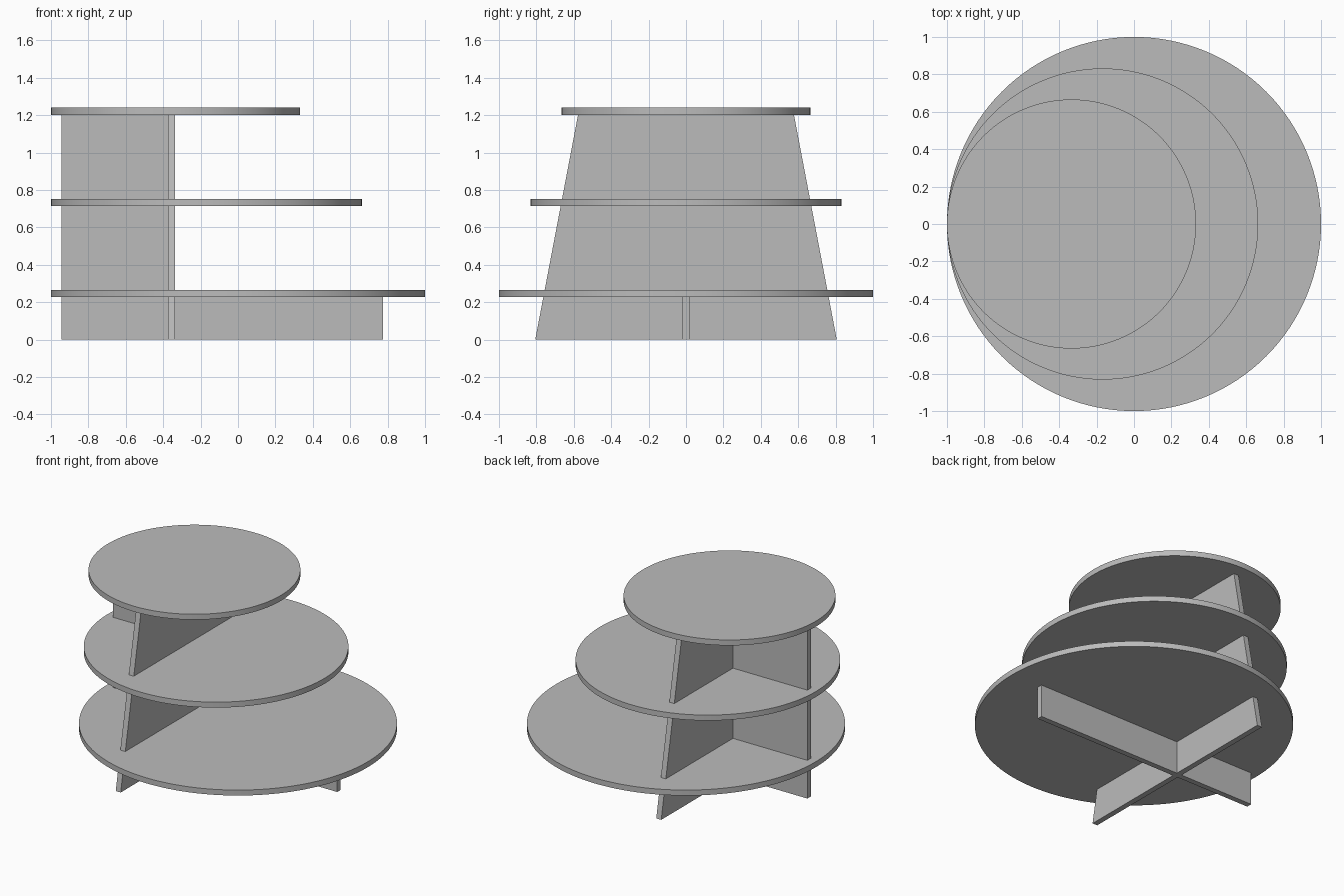
import bpy
import bmesh
from mathutils import Vector

cube = bpy.data.objects.get("Cube")
if cube:
    bpy.data.objects.remove(cube, do_unlink=True)

GREY = (0.5, 0.5, 0.5, 1)
mat = bpy.data.materials.new("plain_grey")
mat.use_nodes = True
mat.diffuse_color = GREY
mat.node_tree.nodes["Principled BSDF"].inputs["Base Color"].default_value = GREY

THICK = 0.038    # board thickness
SPINE_X = -0.355  # where the upright boards cross


def panel(name, outline, normal):
    """Extrude a flat outline symmetrically along its normal."""
    bm = bmesh.new()
    offset = Vector(normal) * THICK
    face = bm.faces.new([bm.verts.new(Vector(p) - offset / 2) for p in outline])
    grown = bmesh.ops.extrude_face_region(bm, geom=[face])["geom"]
    verts = [v for v in grown if isinstance(v, bmesh.types.BMVert)]
    bmesh.ops.translate(bm, verts=verts, vec=offset)
    bmesh.ops.recalc_face_normals(bm, faces=bm.faces)
    mesh = bpy.data.meshes.new(name)
    bm.to_mesh(mesh)
    bm.free()
    obj = bpy.data.objects.new(name, mesh)
    bpy.context.collection.objects.link(obj)
    mesh.materials.append(mat)
    return obj


# Round shelves, all flush at the right-hand edge
for name, radius, top in (("bottom_shelf", 1.0, 0.265),
                          ("middle_shelf", 0.832, 0.752),
                          ("top_shelf", 0.666, 1.24)):
    bpy.ops.mesh.primitive_cylinder_add(
        vertices=128, radius=radius, depth=THICK,
        location=(radius - 1, 0, top - THICK / 2))
    shelf = bpy.context.object
    shelf.name = name
    shelf.data.materials.append(mat)
    bpy.ops.object.shade_smooth_by_angle()

# Tapered upright running front to back
H = 1.24 - THICK
panel("cross_upright",
      [(SPINE_X, y, z) for y, z in ((-0.806, 0), (0.806, 0), (0.577, H), (-0.577, H))],
      (1, 0, 0))

# Straight upright behind the crossing, and the low foot on the other side
inner = SPINE_X - THICK / 2
outer = SPINE_X + THICK / 2
for name, x0, x1, height in (("side_upright", -0.945, inner, H),
                             ("low_foot", outer, 0.775, 0.265 - THICK)):
    panel(name, [(x0, 0, 0), (x1, 0, 0), (x1, 0, height), (x0, 0, height)], (0, 1, 0))
